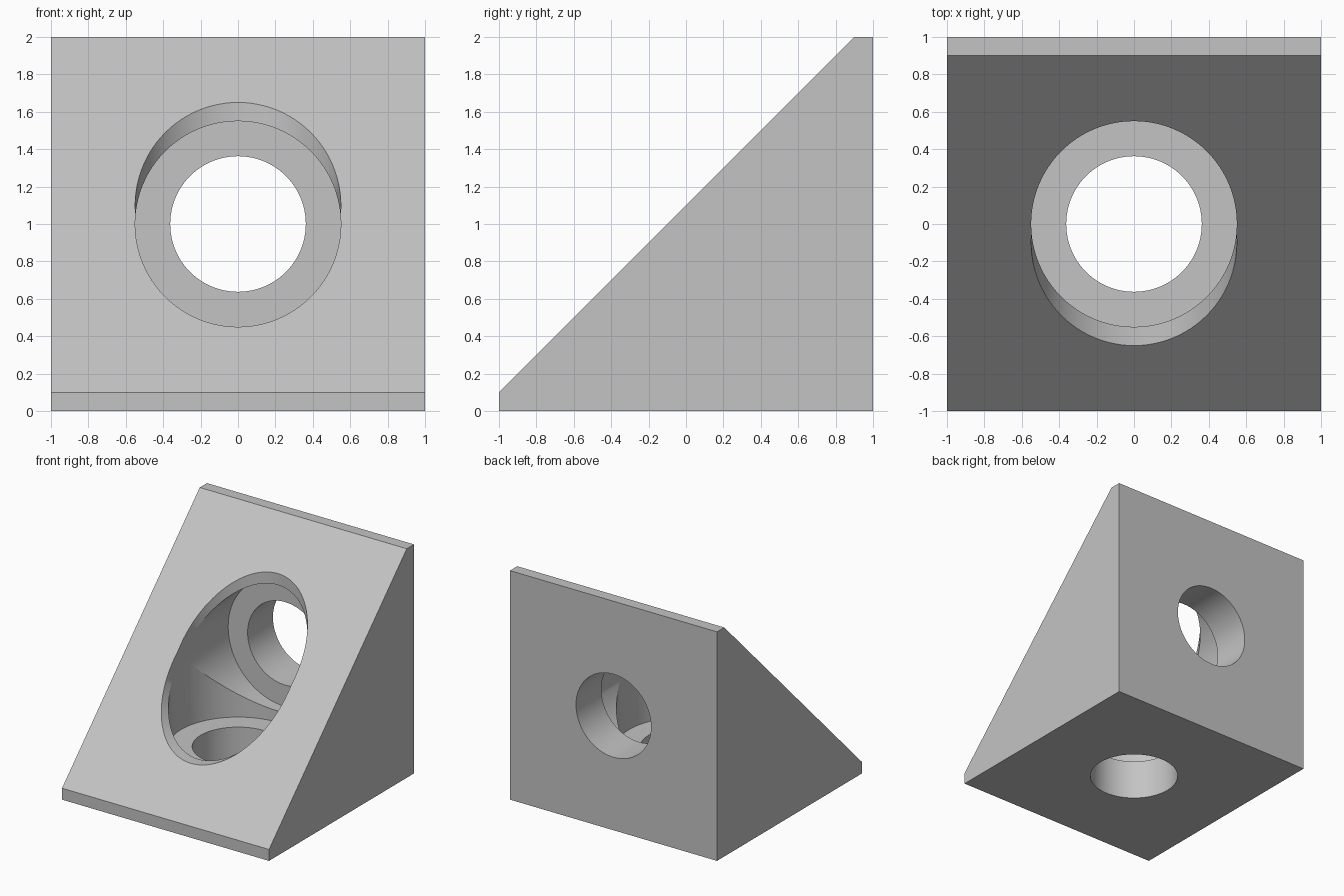
import bpy, bmesh, math
from mathutils import Matrix

default = bpy.data.objects.get("Cube")
if default:
    bpy.data.objects.remove(default, do_unlink=True)

BORE_R, HOLE_R, WALL = 0.55, 0.3625, 0.35   # recess radius, screw hole radius, wall thickness

grey = bpy.data.materials.new("light_grey")
grey.use_nodes = True
colour = (0.55, 0.55, 0.55, 1)
grey.diffuse_color = colour
grey.node_tree.nodes["Principled BSDF"].inputs["Base Color"].default_value = colour


def add_object(name, bm):
    mesh = bpy.data.meshes.new(name)
    bmesh.ops.recalc_face_normals(bm, faces=bm.faces)
    bm.to_mesh(mesh)
    bm.free()
    mesh.materials.append(grey)
    obj = bpy.data.objects.new(name, mesh)
    bpy.context.collection.objects.link(obj)
    return obj


def cylinder(name, radius, low, high, placement):
    bm = bmesh.new()
    turn = placement @ Matrix.Translation((0, 0, (low + high) / 2))
    bmesh.ops.create_cone(bm, cap_ends=True, segments=96, radius1=radius,
                          radius2=radius, depth=high - low, matrix=turn)
    return add_object(name, bm)


# Wedge body: side profile extruded across the width
profile = [(-1, 0), (1, 0), (1, 2), (0.9, 2), (-1, 0.1)]
bm = bmesh.new()
side = bm.faces.new([bm.verts.new((-1, y, z)) for y, z in profile])
ext = bmesh.ops.extrude_face_region(bm, geom=[side])
bmesh.ops.translate(bm, vec=(2, 0, 0),
                    verts=[v for v in ext["geom"] if isinstance(v, bmesh.types.BMVert)])
bracket = add_object("corner_bracket", bm)

# Stepped holes: one down through the base, one back through the rear wall
upright = Matrix.Identity(4)
lying = Matrix.Translation((0, 1, 1)) @ Matrix.Rotation(math.radians(90), 4, "X")
cutters = []
for label, placement in (("base", upright), ("rear", lying)):
    cutters.append(cylinder(label + "_recess_cutter", BORE_R, WALL, 3, placement))
    cutters.append(cylinder(label + "_hole_cutter", HOLE_R, -0.5, 1, placement))

bpy.context.view_layer.objects.active = bracket
for cutter in cutters:
    cutter.hide_render = True
    cut = bracket.modifiers.new(cutter.name, "BOOLEAN")
    cut.operation, cut.solver, cut.object = "DIFFERENCE", "EXACT", cutter
    bpy.ops.object.modifier_apply(modifier=cut.name)
for cutter in cutters:
    bpy.data.objects.remove(cutter, do_unlink=True)

# Smooth bores with crisp edges
bpy.ops.object.select_all(action="DESELECT")
bracket.select_set(True)
bpy.ops.object.shade_smooth_by_angle(angle=math.radians(20))
